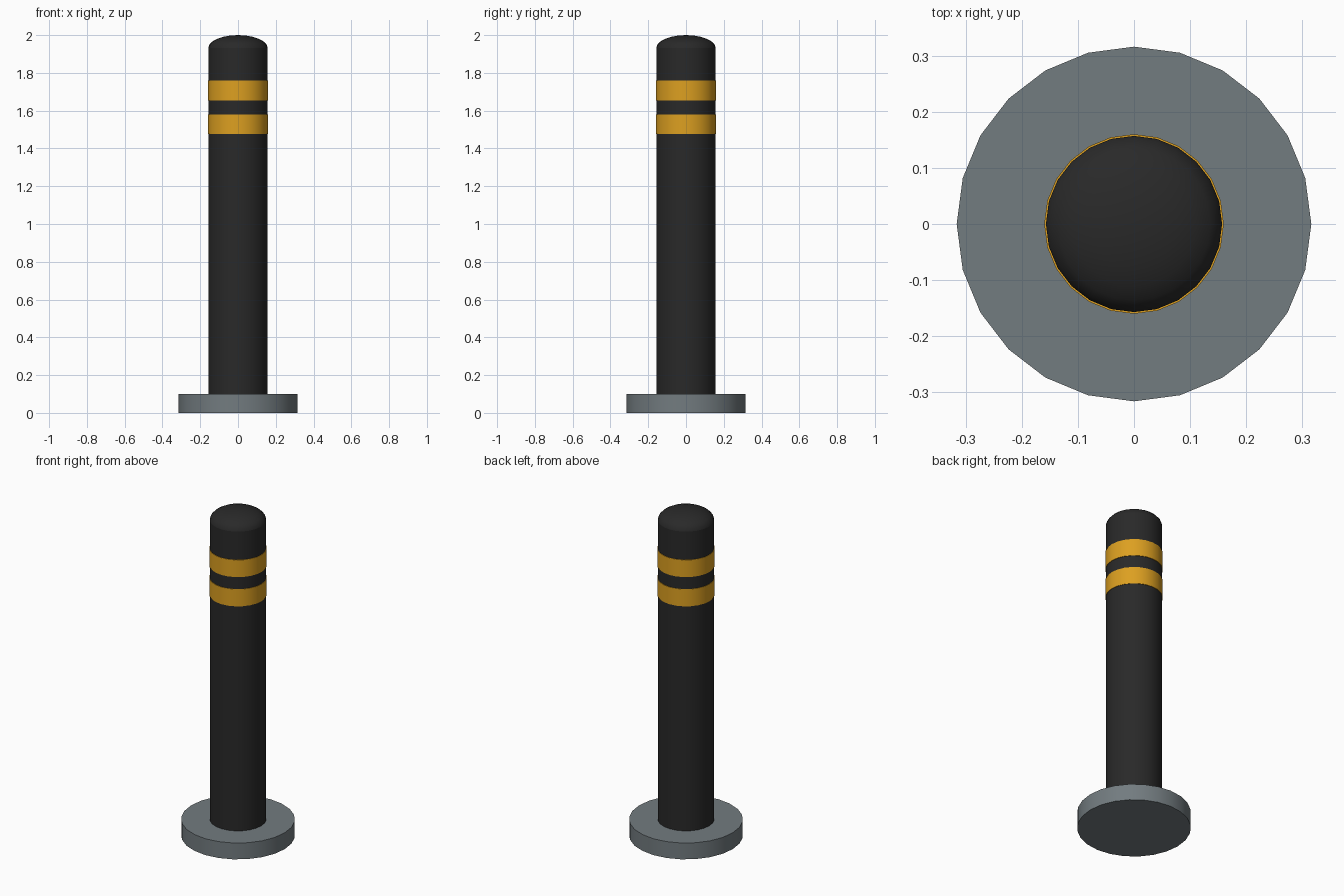
import bpy, bmesh, math

if "Cube" in bpy.data.objects:
    bpy.data.objects.remove(bpy.data.objects["Cube"])

SIDES = 24


def material(name, rgb):
    m = bpy.data.materials.new(name)
    m.diffuse_color = (*rgb, 1)
    m.use_nodes = True
    m.node_tree.nodes["Principled BSDF"].inputs["Base Color"].default_value = m.diffuse_color
    return m


def lathe(name, profile, mat):
    """Revolve (radius, z) points around z; radius 0 makes a pole."""
    bm = bmesh.new()
    rings = []
    for r, z in profile:
        if r == 0:
            rings.append([bm.verts.new((0, 0, z))] * SIDES)
        else:
            rings.append([bm.verts.new((r * math.cos(i * math.tau / SIDES),
                                        r * math.sin(i * math.tau / SIDES), z))
                          for i in range(SIDES)])
    for a, b in zip(rings, rings[1:]):
        for i in range(SIDES):
            j = (i + 1) % SIDES
            bm.faces.new(dict.fromkeys((a[i], a[j], b[j], b[i])))
    # Flat caps on open ends
    if profile[0][0]:
        bm.faces.new(rings[0][::-1])
    if profile[-1][0]:
        bm.faces.new(rings[-1])
    bmesh.ops.recalc_face_normals(bm, faces=bm.faces)
    mesh = bpy.data.meshes.new(name)
    bm.to_mesh(mesh)
    bm.free()
    ob = bpy.data.objects.new(name, mesh)
    bpy.context.collection.objects.link(ob)
    mesh.materials.append(mat)
    bpy.ops.object.select_all(action='DESELECT')
    ob.select_set(True)
    bpy.context.view_layer.objects.active = ob
    bpy.ops.object.shade_smooth_by_angle(angle=math.radians(35))
    return ob


black = material("black_paint", (0.022, 0.022, 0.022))
amber = material("amber_reflective", (0.72, 0.35, 0.015))
steel = material("grey_steel", (0.17, 0.20, 0.215))

# Ground flange
lathe("base_plate", [(0.316, 0), (0.316, 0.1)], steel)

# Main post
R, TOP, DOME = 0.157, 1.932, 0.068
lathe("post", [(R, 0.1), (R, TOP)], black)

# Flattened dome cap
steps = 6
dome = [(R * math.cos(a), TOP + DOME * math.sin(a))
        for a in (i * math.pi / 2 / steps for i in range(steps))]
lathe("dome_cap", dome + [(0, TOP + DOME)], black)

# Reflective bands
for name, z in (("lower_band", 1.476), ("upper_band", 1.655)):
    lathe(name, [(0.16, z), (0.16, z + 0.105)], amber)
